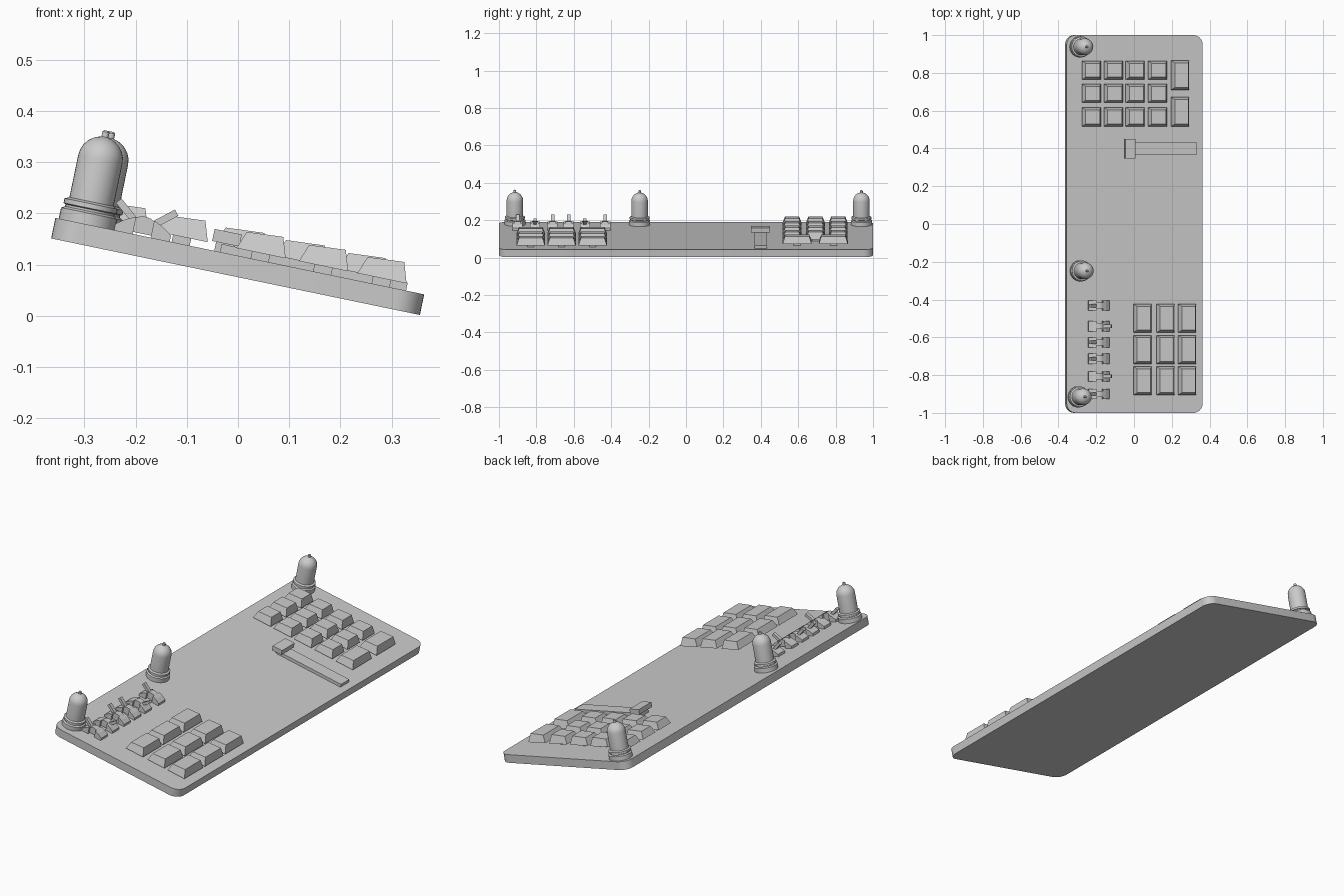
import bpy, bmesh, math
from mathutils import Matrix, Vector

if "Cube" in bpy.data.objects:
    bpy.data.objects.remove(bpy.data.objects["Cube"])

TILT = math.atan(0.2075)
# local frame: u down the slope, y across, w normal to the plate's top face
M = Matrix.Translation((0.0035, 0, 0.1168)) @ Matrix.Rotation(TILT, 4, 'Y')


def to_u(x, w=0.0):
    """slope coordinate of a point seen at world x, w above the plate"""
    return (x - 0.0035 - w * math.sin(TILT)) / math.cos(TILT)


def finish(name, bm, smooth=False):
    bmesh.ops.recalc_face_normals(bm, faces=bm.faces)
    bm.transform(M)
    me = bpy.data.meshes.new(name)
    bm.to_mesh(me)
    bm.free()
    ob = bpy.data.objects.new(name, me)
    bpy.context.collection.objects.link(ob)
    if smooth:
        bpy.ops.object.select_all(action='DESELECT')
        ob.select_set(True)
        bpy.context.view_layer.objects.active = ob
        bpy.ops.object.shade_smooth_by_angle(angle=math.radians(35))
    return ob


def loft(bm, a, b):
    """closed solid between two matching outlines"""
    va = [bm.verts.new(p) for p in a]
    vb = [bm.verts.new(p) for p in b]
    n = len(a)
    bm.faces.new(va[::-1])
    bm.faces.new(vb)
    for i in range(n):
        j = (i + 1) % n
        bm.faces.new((va[i], va[j], vb[j], vb[i]))


def box(bm, u0, u1, y0, y1, w0, w1):
    rect = [(u0, y0), (u1, y0), (u1, y1), (u0, y1)]
    loft(bm, [(*p, w0) for p in rect], [(*p, w1) for p in rect])


# tilted plate with rounded corners
L, W, R = 0.3675, 1.0, 0.05
outline = []
for k, (su, sy) in enumerate([(1, 1), (-1, 1), (-1, -1), (1, -1)]):
    for i in range(9):
        t = math.radians(90 * k + 90 * i / 8)
        outline.append((su * (L - R) + R * math.cos(t), sy * (W - R) + R * math.sin(t)))
bm = bmesh.new()
loft(bm, [(*p, -0.041) for p in outline], [(*p, 0) for p in outline])
finish("base_plate", bm, True)


# tapered key cap on a square stem
def key(name, x0, x1, y0, y1):
    w0, wl, wr, ins = 0.014, 0.049, 0.054, 0.013
    u0, u1 = to_u(x0, w0), to_u(x1, w0)
    bm = bmesh.new()
    a = [(u0, y0, w0), (u1, y0, w0), (u1, y1, w0), (u0, y1, w0)]
    b = [(u0 + ins, y0 + ins, wl), (u1 - ins, y0 + ins, wr),
         (u1 - ins, y1 - ins, wr), (u0 + ins, y1 - ins, wl)]
    loft(bm, a, b)
    cu, cy = (u0 + u1) / 2, (y0 + y1) / 2
    box(bm, cu - 0.018, cu + 0.018, cy - 0.018, cy + 0.018, -0.002, w0 + 0.002)
    finish(name, bm)


# small square keys
for r, y in enumerate([0.814, 0.692, 0.567]):
    for c, x in enumerate([-0.226, -0.109, 0.006, 0.124]):
        key(f"small_key_{r}_{c}", x - 0.05, x + 0.05, y - 0.05, y + 0.05)
# two tall keys beside them
for i, y in enumerate([0.788, 0.594]):
    key(f"tall_key_{i}", 0.196, 0.292, y - 0.078, y + 0.078)
# block of nine large keys
for r, y in enumerate([-0.499, -0.665, -0.83]):
    for c, x in enumerate([0.045, 0.167, 0.281]):
        key(f"large_key_{r}_{c}", x - 0.048, x + 0.048, y - 0.076, y + 0.076)

# slider track and handle
bm = bmesh.new()
box(bm, to_u(-0.035), to_u(0.328), 0.365, 0.432, -0.002, 0.016)
finish("slider_track", bm)
bm = bmesh.new()
u0, u1 = to_u(-0.048, 0.03), to_u(0.005, 0.03)
box(bm, u0 + 0.008, u1 - 0.008, 0.37, 0.427, 0.0, 0.022)
box(bm, u0, u1, 0.347, 0.45, 0.018, 0.042)
finish("slider_handle", bm)

# domed knobs with two base rings and a tip, turned profile
PROFILE = [(0, -0.002), (0.056, -0.002), (0.056, 0.022), (0.049, 0.026), (0.049, 0.030),
           (0.053, 0.032), (0.053, 0.041), (0.044, 0.045), (0.044, 0.130)]
PROFILE += [(0.044 * math.cos(t), 0.130 + 0.044 * math.sin(t))
            for t in (math.radians(a) for a in (15, 30, 45, 60, 72, 80))]
PROFILE += [(0.007, 0.174), (0.007, 0.184), (0.004, 0.187), (0, 0.187)]
for i, (x, y) in enumerate([(-0.286, 0.938), (-0.284, -0.248), (-0.295, -0.915)]):
    bm = bmesh.new()
    vs = [bm.verts.new((r, 0, w)) for r, w in PROFILE]
    es = [bm.edges.new(p) for p in zip(vs, vs[1:])]
    bmesh.ops.spin(bm, geom=vs + es, cent=(0, 0, 0), axis=(0, 0, 1),
                   angle=math.tau, steps=32, use_merge=True)
    bmesh.ops.remove_doubles(bm, verts=bm.verts, dist=1e-5)
    bmesh.ops.translate(bm, verts=bm.verts, vec=(to_u(x), y, 0))
    finish(f"dome_knob_{i}", bm, True)

# toggle switches: two flared feet, a round pivot and a leaning lever
LEAN = [-1, 1, -1, -1, 1, -1]
for i, y in enumerate([-0.432, -0.541, -0.627, -0.713, -0.807, -0.9]):
    bm = bmesh.new()
    cu = to_u(-0.188)
    for s in (-1, 1):
        foot = [(0.056, -0.002), (0.056, 0.012), (0.036, 0.026), (0.018, 0.034), (0.018, -0.002)]
        loft(bm, [(cu + s * u, y - 0.027, w) for u, w in foot],
             [(cu + s * u, y + 0.027, w) for u, w in foot])
    arc = [(0.034 * math.cos(t), 0.004 + 0.034 * math.sin(t))
           for t in (math.pi * k / 10 for k in range(11))]
    loft(bm, [(cu + u, y - 0.016, w) for u, w in arc],
         [(cu + u, y + 0.016, w) for u, w in arc])
    d = Vector((LEAN[i] * 0.77, 0.64))
    n = Vector((-d.y, d.x)) * 0.007
    p, q = Vector((cu, 0.01)), Vector((cu, 0.01)) + d * 0.075
    lever = [p - n, q - n, q + n, p + n]
    loft(bm, [(v.x, y - 0.009, v.y) for v in lever],
         [(v.x, y + 0.009, v.y) for v in lever])
    finish(f"toggle_switch_{i}", bm)
